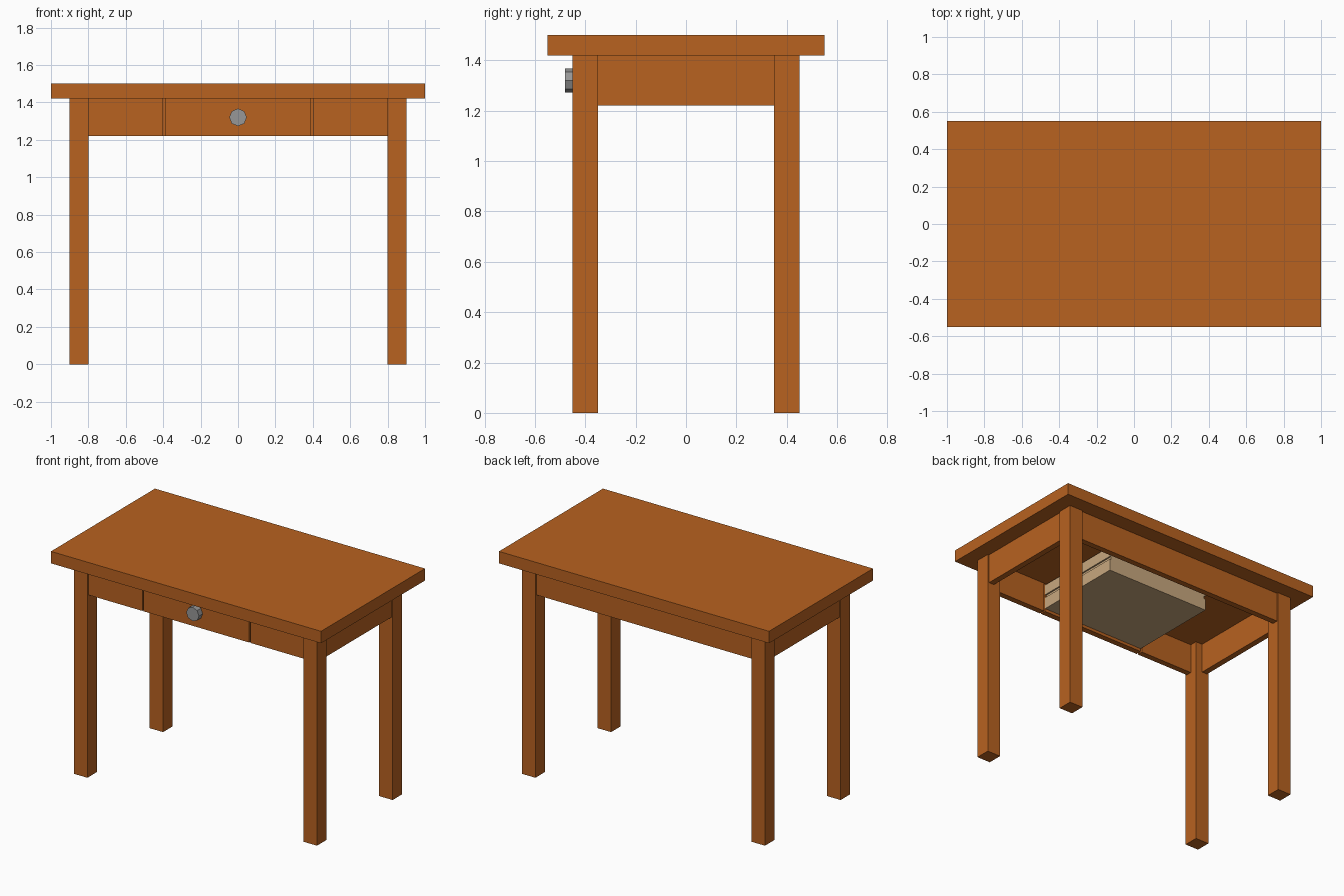
import bpy, math

cube = bpy.data.objects.get("Cube")
if cube:
    bpy.data.objects.remove(cube, do_unlink=True)


def material(name, rgb):
    m = bpy.data.materials.new(name)
    m.use_nodes = True
    m.diffuse_color = (*rgb, 1)
    bsdf = m.node_tree.nodes["Principled BSDF"]
    bsdf.inputs["Base Color"].default_value = (*rgb, 1)
    bsdf.inputs["Roughness"].default_value = 0.7
    return m


wood = material("orange_wood", (0.479, 0.122, 0.0144))
pale = material("pale_wood", (0.578, 0.392, 0.209))
metal = material("grey_metal", (0.31, 0.31, 0.31))


def box(name, x, y, z, mat):
    """Box spanning the given (low, high) ranges."""
    bpy.ops.mesh.primitive_cube_add(size=1, location=[sum(r) / 2 for r in (x, y, z)])
    ob = bpy.context.object
    ob.name = name
    ob.scale = [r[1] - r[0] for r in (x, y, z)]
    bpy.ops.object.transform_apply(location=False, rotation=False, scale=True)
    ob.data.materials.append(mat)
    return ob


def mirrored(side, low, high):
    return (low, high) if side > 0 else (-high, -low)


LOW, HIGH = 1.22, 1.42      # apron band
SIDES = (("left", 1), ("right", -1))

# Table top
box("table_top", (-1, 1), (-0.55, 0.55), (HIGH, 1.5), wood)

# Legs, side aprons and fixed front panels
for side, s in SIDES:
    leg_x = mirrored(s, 0.8, 0.9)
    for end, e in (("back", 1), ("front", -1)):
        box(f"{end}_{side}_leg", leg_x, mirrored(e, 0.35, 0.45), (0, HIGH), wood)
    box(f"{side}_apron", mirrored(s, 0.85, 0.89), (-0.35, 0.35), (LOW, HIGH), wood)
    box(f"front_{side}_panel", mirrored(s, 0.4, 0.8), (-0.44, -0.4), (LOW, HIGH), wood)

# Back apron
box("back_apron", (-0.8, 0.8), (0.4, 0.44), (LOW, HIGH), wood)

# Drawer: front, floor, back and grooved sides
box("drawer_front", (-0.39, 0.39), (-0.44, -0.4), (LOW, HIGH), wood)
box("drawer_floor", (-0.37, 0.37), (-0.4, 0.21), (1.24, 1.26), pale)
box("drawer_back", (-0.37, 0.37), (0.21, 0.23), (1.24, 1.41), pale)
for side, s in SIDES:
    box(f"drawer_{side}_side", mirrored(s, 0.37, 0.38), (-0.4, 0.23), (1.24, 1.41), pale)
    for part, z in (("lower", (1.24, 1.32)), ("upper", (1.34, 1.41))):
        box(f"drawer_{side}_{part}_rail", mirrored(s, 0.38, 0.39), (-0.4, 0.23), z, pale)

# Octagonal knob
bpy.ops.mesh.primitive_cylinder_add(vertices=8, radius=0.047, depth=0.04,
                                    location=(0, -0.46, 1.32),
                                    rotation=(math.pi / 2, 0, 0))
knob = bpy.context.object
knob.name = "drawer_knob"
knob.data.materials.append(metal)
